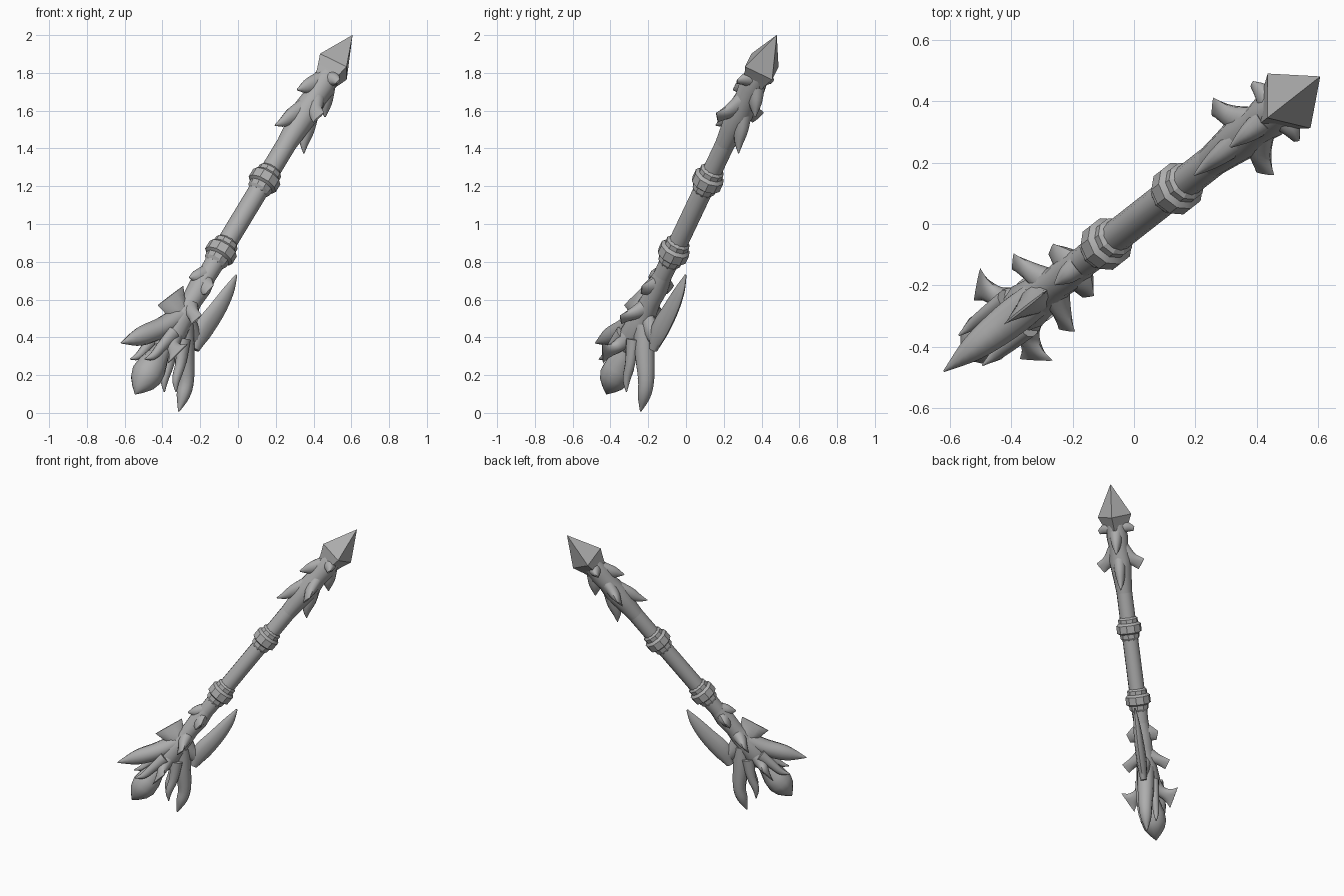
import bpy, bmesh
from math import sin, cos, pi, radians
from mathutils import Matrix, Vector

cube = bpy.data.objects.get("Cube")
if cube:
    bpy.data.objects.remove(cube, do_unlink=True)

grey = bpy.data.materials.new("plain_grey")
grey.use_nodes = True
COLOUR = (0.42, 0.42, 0.42, 1)
grey.diffuse_color = COLOUR
grey.node_tree.nodes["Principled BSDF"].inputs["Base Color"].default_value = COLOUR

# Leaning frame: local z runs up the shaft, local y is the dorsal side
axis = Vector((0.48, 0.376, 0.793)).normalized()
side = Vector((-axis.y, axis.x, 0)).normalized()
dorsal = axis.cross(side)
if dorsal.z < 0:
    side, dorsal = -side, -dorsal
FRAME = Matrix((side, dorsal, axis)).transposed().to_4x4()
FRAME.translation = (0.025, 0.025, 1.04)


def finish(name, rings, sharp=40, turn=0, shift=0):
    """Skin a list of vertex rings, cap both ends and place the part."""
    bm = bmesh.new()
    loops = [[bm.verts.new(p) for p in ring] for ring in rings]
    n = len(loops[0])
    for a, b in zip(loops, loops[1:]):
        for i in range(n):
            j = (i + 1) % n
            bm.faces.new((a[i], a[j], b[j], b[i]))
    bm.faces.new(loops[0])
    bm.faces.new(loops[-1])
    bmesh.ops.recalc_face_normals(bm, faces=bm.faces)
    place = FRAME @ Matrix.Translation((shift, 0, 0)) @ Matrix.Rotation(radians(turn), 4, 'Z')
    bm.transform(place)
    mesh = bpy.data.meshes.new(name)
    bm.to_mesh(mesh)
    bm.free()
    mesh.materials.append(grey)
    obj = bpy.data.objects.new(name, mesh)
    bpy.context.collection.objects.link(obj)
    bpy.ops.object.select_all(action='DESELECT')
    obj.select_set(True)
    bpy.context.view_layer.objects.active = obj
    bpy.ops.object.shade_smooth_by_angle(angle=radians(sharp))
    return obj


def lathe(name, profile, sides=12, sharp=40):
    """Turn (height, radius) pairs around the shaft."""
    rings = [[(r * sin(2 * pi * i / sides), r * cos(2 * pi * i / sides), t)
              for i in range(sides)] for t, r in profile]
    return finish(name, rings, sharp)


def smooth_path(pts, steps=4):
    """Catmull-Rom through the stations."""
    pts = [Vector(p) for p in pts]
    ext = [2 * pts[0] - pts[1]] + pts + [2 * pts[-1] - pts[-2]]
    out = []
    for a, b, c, d in zip(ext, ext[1:], ext[2:], ext[3:]):
        for k in range(steps):
            f = k / steps
            out.append(b + 0.5 * f * (c - a + f * (2 * a - 5 * b + 4 * c - d
                       + f * (3 * (b - c) + d - a))))
    return out + [pts[-1]]


def horn(name, stations, turn=0, shift=0, sides=10):
    """Sweep a lens section along (height, radius, half width, half thickness)."""
    path = smooth_path(stations)
    rings = []
    for i, (t, r, wide, thick) in enumerate(path):
        d = path[min(i + 1, len(path) - 1)] - path[max(i - 1, 0)]
        run = Vector((d[0], d[1])).normalized()
        ring = []
        for k in range(sides):
            a = 2 * pi * k / sides
            s = max(wide, 0.002) * cos(a)
            ring.append((max(thick, 0.002) * sin(a), r + s * run.x, t - s * run.y))
        rings.append(ring)
    return finish(name, rings, 50, turn, shift)


# Shaft and collars
lathe("shaft", [(-0.4, 0.05), (-0.3, 0.053), (0.3, 0.053), (0.6, 0.053)])
for name, mid in (("upper_collar", 0.24), ("lower_collar", -0.24)):
    lathe(name, [(mid + h, r) for h, r in
                 ((-0.08, 0.05), (-0.06, 0.064), (-0.035, 0.066), (-0.025, 0.083),
                  (0.025, 0.083), (0.04, 0.066), (0.065, 0.066), (0.08, 0.05))], 10, 25)

# Upper end: sleeve and four-sided point
lathe("upper_sleeve", [(0.45, 0.05), (0.58, 0.062), (0.7, 0.075), (0.79, 0.064),
                       (0.86, 0.072), (0.97, 0.06)])
lathe("spear_point", [(0.84, 0.05), (0.93, 0.082), (1.0, 0.113), (1.21, 0.001)], 4, 20)

for label, turn in (("dorsal", 0), ("ventral", 180)):
    horn(label + "_long_barb", [(0.72, 0.02, 0.05, 0.045), (0.63, 0.06, 0.045, 0.035),
                                (0.565, 0.088, 0.028, 0.022), (0.515, 0.122, 0.003, 0.003)], turn)
    horn(label + "_short_barb", [(0.88, 0.03, 0.05, 0.045), (0.81, 0.075, 0.04, 0.03),
                                 (0.755, 0.118, 0.004, 0.004)], turn)

# Paired side blades, on the upper sleeve and on the head
side_blades = {
    "upper_side_blade": [(0.75, 0.02, 0.07, 0.045), (0.7, 0.08, 0.042, 0.03),
                         (0.66, 0.138, 0.04, 0.005)],
    "upper_side_spur": [(0.92, 0.03, 0.05, 0.045), (0.915, 0.075, 0.035, 0.03),
                        (0.9, 0.118, 0.015, 0.005)],
    "head_side_blade": [(-0.79, 0.02, 0.06, 0.05), (-0.86, 0.07, 0.038, 0.035),
                        (-0.895, 0.118, 0.045, 0.02), (-0.916, 0.156, 0.075, 0.004)],
    "neck_side_blade": [(-0.62, 0.02, 0.06, 0.045), (-0.65, 0.08, 0.036, 0.03),
                        (-0.69, 0.142, 0.036, 0.004)],
    "neck_side_spur": [(-0.46, 0.01, 0.07, 0.045), (-0.475, 0.055, 0.05, 0.03),
                       (-0.49, 0.098, 0.03, 0.004)],
}
for name, stations in side_blades.items():
    for label, turn in (("left", 90), ("right", -90)):
        horn(label + "_" + name, stations, turn)

# Head core and the bud held between the jaws
lathe("head_core", [(-0.3, 0.052), (-0.38, 0.048), (-0.47, 0.062), (-0.56, 0.055),
                    (-0.68, 0.068), (-0.78, 0.08), (-0.86, 0.065), (-0.93, 0.02)])
lathe("bud", [(-0.82, 0.035), (-0.92, 0.055), (-1.0, 0.08), (-1.06, 0.085),
              (-1.11, 0.068), (-1.15, 0.038), (-1.187, 0.002)], 12, 50)

# Dorsal crests along the head
horn("nose_crest", [(-0.68, 0.02, 0.05, 0.06), (-0.8, 0.075, 0.055, 0.062),
                    (-0.925, 0.16, 0.05, 0.045), (-1.03, 0.24, 0.003, 0.003)])
horn("brow_crest", [(-0.67, 0.0, 0.07, 0.055), (-0.655, 0.06, 0.075, 0.04),
                    (-0.628, 0.13, 0.1, 0.004)])
horn("neck_crest", [(-0.41, 0.02, 0.05, 0.04), (-0.445, 0.055, 0.035, 0.03),
                    (-0.475, 0.088, 0.004, 0.004)])

# Lower jaw and the long ventral fin with its root
horn("lower_jaw", [(-0.7, 0.03, 0.06, 0.055), (-0.81, 0.125, 0.055, 0.055),
                   (-0.92, 0.225, 0.042, 0.046), (-1.0, 0.262, 0.034, 0.035),
                   (-1.08, 0.288, 0.004, 0.004)], 180)
horn("ventral_fin", [(-0.755, 0.175, 0.025, 0.02), (-0.65, 0.155, 0.06, 0.032),
                     (-0.5, 0.165, 0.053, 0.03), (-0.37, 0.165, 0.035, 0.02),
                     (-0.272, 0.155, 0.006, 0.004)], 180)
horn("ventral_fin_root", [(-0.66, 0.02, 0.06, 0.04), (-0.69, 0.09, 0.05, 0.035),
                          (-0.7, 0.16, 0.04, 0.02)], 180)

# Curved teeth around the bud
for label, sign in (("left", 1), ("right", -1)):
    horn(label + "_upper_tooth", [(-0.8, 0.03, 0.04, 0.03), (-0.9, 0.05, 0.03, 0.026),
                                  (-0.98, 0.065, 0.022, 0.02), (-1.03, 0.1, 0.003, 0.003)],
         0, sign * 0.062)
    horn(label + "_lower_tooth", [(-0.78, 0.05, 0.04, 0.03), (-0.89, 0.11, 0.03, 0.026),
                                  (-0.98, 0.14, 0.022, 0.02), (-1.035, 0.18, 0.003, 0.003)],
         180, sign * 0.05)
